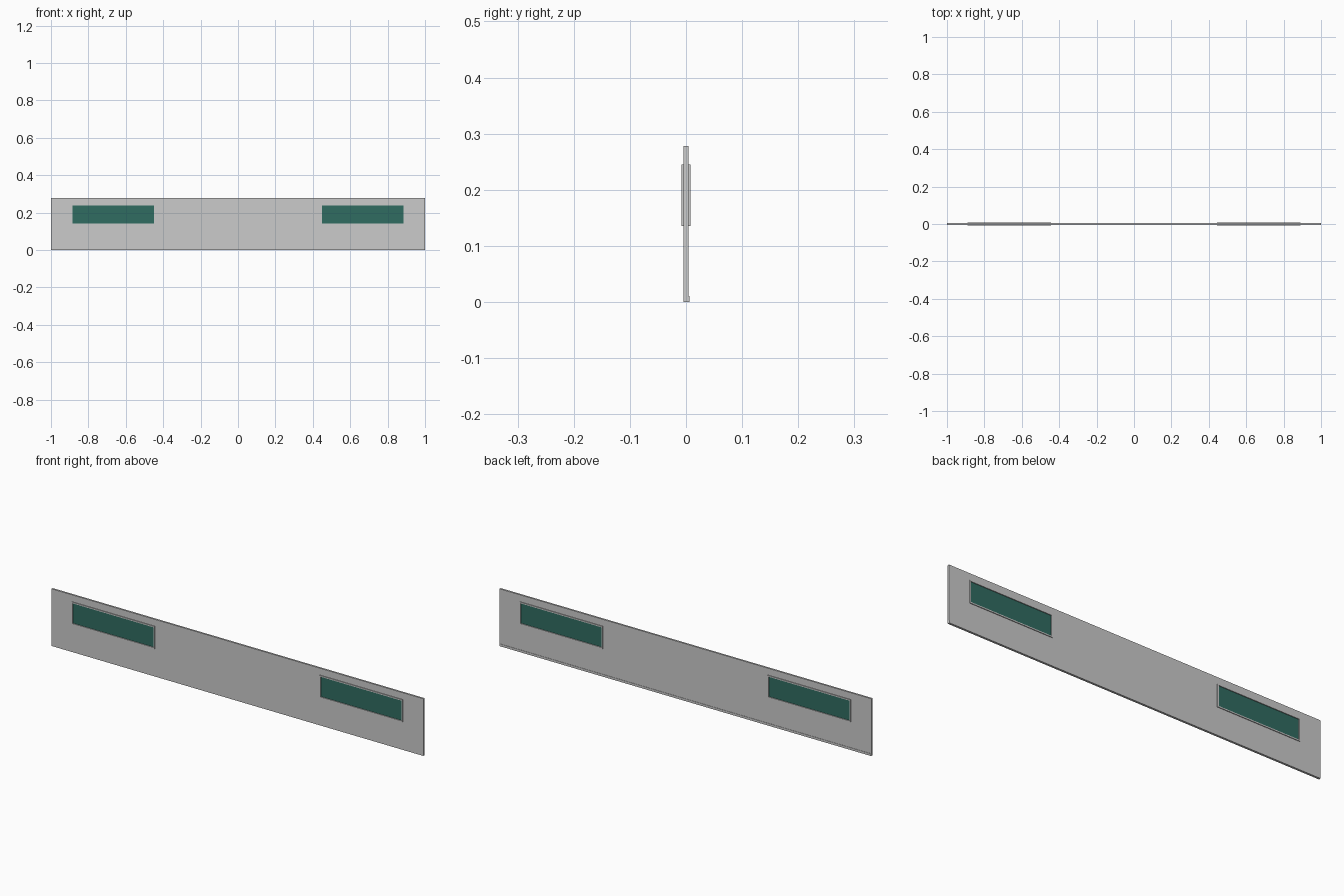
import bpy, bmesh

if "Cube" in bpy.data.objects:
    bpy.data.objects.remove(bpy.data.objects["Cube"])

W, H, T = 2.0, 0.278, 0.009              # panel size
X0, X1, Z0, Z1 = 0.444, 0.890, 0.135, 0.245  # window outline
RIM = 0.006                              # frame width


def box(name, x, y, z, mat=None):
    """Box from (min, max) pairs."""
    bm = bmesh.new()
    bmesh.ops.create_cube(bm, size=1)
    for v in bm.verts:
        v.co = [r[0] if c < 0 else r[1] for c, r in zip(v.co, (x, y, z))]
    me = bpy.data.meshes.new(name)
    bm.to_mesh(me)
    bm.free()
    ob = bpy.data.objects.new(name, me)
    bpy.context.collection.objects.link(ob)
    if mat:
        me.materials.append(mat)
    return ob


def cut(target, cutter):
    cutter.hide_render = True
    cutter.display_type = 'WIRE'
    mod = target.modifiers.new("opening", 'BOOLEAN')
    mod.operation = 'DIFFERENCE'
    mod.solver = 'EXACT'
    mod.object = cutter
    bpy.context.view_layer.objects.active = target
    bpy.ops.object.modifier_apply(modifier=mod.name)
    bpy.data.objects.remove(cutter)


glass = bpy.data.materials.new("green_glass")
glass.diffuse_color = (0.03, 0.15, 0.12, 1)
glass.use_nodes = True
glass.node_tree.nodes["Principled BSDF"].inputs["Base Color"].default_value = glass.diffuse_color

# Door panel and the seal strip along its lower back edge
panel = box("door_panel", (-W / 2, W / 2), (-T / 2, T / 2), (0, H))
box("bottom_strip", (-W / 2, W / 2), (T / 2, 0.006), (0, 0.011))

# Two framed windows set through the panel
for side, name in ((-1, "left"), (1, "right")):
    outer = sorted((side * X0, side * X1))
    inner = (outer[0] + RIM, outer[1] - RIM)
    zi = (Z0 + RIM, Z1 - RIM)
    cut(panel, box("cutter", outer, (-0.05, 0.05), (Z0, Z1)))
    frame = box(name + "_window_frame", outer, (-0.008, 0.008), (Z0, Z1))
    cut(frame, box("cutter", inner, (-0.05, 0.05), zi))
    box(name + "_window_glass", inner, (-0.004, 0.004), zi, glass)
